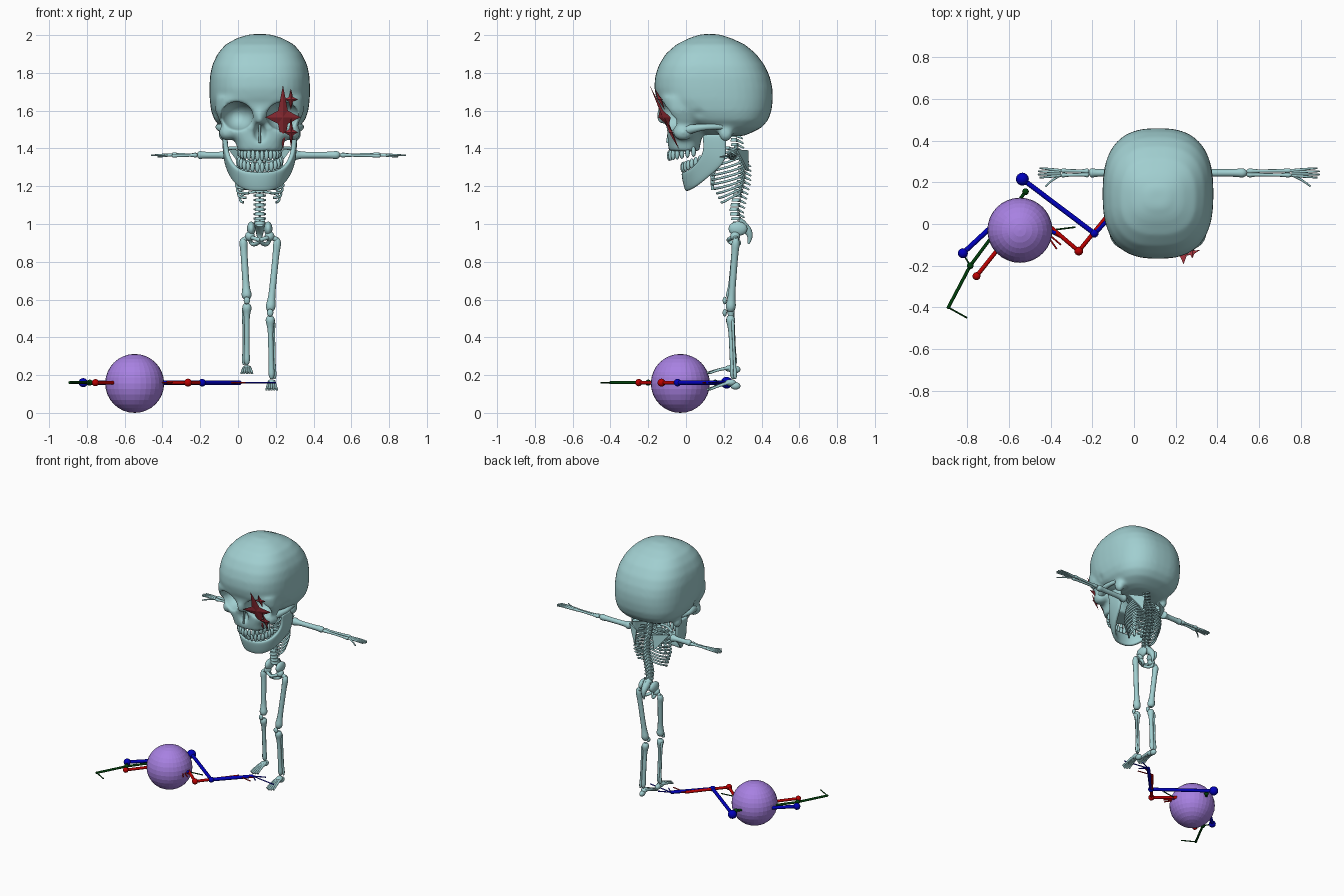
import bpy, bmesh, math
from mathutils import Vector, Matrix

if "Cube" in bpy.data.objects:
    bpy.data.objects.remove(bpy.data.objects["Cube"])

CX = 0.115                                    # centre line of the skeleton
SIDES = ((-1, "right"), (1, "left"))


def material(name, r, g, b):
    m = bpy.data.materials.new(name)
    m.use_nodes = True
    m.diffuse_color = (r, g, b, 1)
    m.node_tree.nodes["Principled BSDF"].inputs["Base Color"].default_value = (r, g, b, 1)
    return m


BONE = material("pale teal bone", .355, .62, .63)
PURPLE = material("purple", .39, .22, .76)
CRIMSON = material("crimson", .39, .036, .05)
BLUE = material("deep blue", 0, 0, .5)
RED = material("bright red", .5, 0, 0)
GREEN = material("dark green", 0, .05, .003)


def finish(o, mat, angle=40):
    me = o.data
    me.materials.clear()
    me.materials.append(mat)
    if angle:
        me.shade_smooth()
        me.set_sharp_from_angle(angle=math.radians(angle))
    return o


def make(name, bm, mat, angle=40):
    bmesh.ops.recalc_face_normals(bm, faces=bm.faces)
    me = bpy.data.meshes.new(name)
    bm.to_mesh(me)
    bm.free()
    o = bpy.data.objects.new(name, me)
    bpy.context.collection.objects.link(o)
    return finish(o, mat, angle)


def bake(o):
    dg = bpy.context.evaluated_depsgraph_get()
    me = bpy.data.meshes.new_from_object(o.evaluated_get(dg))
    o.modifiers.clear()
    o.data = me


def blob(bm, c, r, u=20, v=12):
    r = r if isinstance(r, tuple) else (r, r, r)
    bmesh.ops.create_uvsphere(bm, u_segments=u, v_segments=v, radius=1,
                              matrix=Matrix.Translation(c) @ Matrix.Diagonal((*r, 1)))


def tubes(name, paths, mat, straight=False):
    cu = bpy.data.curves.new(name, 'CURVE')
    cu.dimensions = '3D'
    cu.bevel_depth = 1
    cu.bevel_resolution = 3
    cu.use_fill_caps = True
    cu.resolution_u = 4
    for pts, radii in paths:
        sp = cu.splines.new('POLY' if straight else 'NURBS')
        sp.points.add(len(pts) - 1)
        for i, p in enumerate(pts):
            sp.points[i].co = (*p, 1)
            sp.points[i].radius = radii if isinstance(radii, float) else radii[i]
        if not straight:
            sp.order_u = min(3, len(pts))
            sp.use_endpoint_u = True
    tmp = bpy.data.objects.new(name + "_path", cu)
    bpy.context.collection.objects.link(tmp)
    me = bpy.data.meshes.new_from_object(tmp.evaluated_get(bpy.context.evaluated_depsgraph_get()))
    bpy.data.objects.remove(tmp)
    o = bpy.data.objects.new(name, me)
    bpy.context.collection.objects.link(o)
    return finish(o, mat, 50)


def bone(a, b, r0, rm, r1):
    a, b = Vector(a), Vector(b)
    return [a.lerp(b, t) for t in (0, .04, .2, .5, .8, .96, 1)], [r0 * .4, r0, rm, rm, rm, r1, r1 * .4]


def loft(bm, rings, n=40, p=2.6):
    loops = []
    for z, yf, yb, hw in rings:
        loop = []
        for k in range(n):
            c, s = math.cos(math.tau * k / n), math.sin(math.tau * k / n)
            x = math.copysign(abs(c) ** (2 / p), c) * hw
            y = math.copysign(abs(s) ** (2 / p), s) * (yb - yf) / 2
            loop.append(bm.verts.new((CX + x, (yf + yb) / 2 + y, z)))
        loops.append(loop)
    for a, b in zip(loops, loops[1:]):
        for k in range(n):
            bm.faces.new((a[k], a[(k + 1) % n], b[(k + 1) % n], b[k]))
    bm.faces.new(loops[0])
    bm.faces.new(loops[-1])


# Skull: cranium, face and cheekbones fused, then sockets, nose and temples hollowed
bm = bmesh.new()
loft(bm, [(1.465, .12, .3, .1), (1.48, .08, .34, .16), (1.51, .02, .4, .205), (1.55, -.05, .435, .24),
          (1.6, -.11, .453, .258), (1.66, -.156, .46, .265), (1.72, -.168, .458, .266),
          (1.78, -.164, .444, .264), (1.84, -.145, .417, .252), (1.9, -.108, .372, .224),
          (1.95, -.052, .312, .182), (1.985, .018, .237, .118), (2.005, .08, .17, .05)])
loft(bm, [(1.385, -.09, .07, .115), (1.44, -.1, .08, .13), (1.49, -.1, .09, .18), (1.55, -.115, .1, .215),
          (1.6, -.14, .1, .235), (1.67, -.15, .1, .235)])
blob(bm, (CX, -.12, 1.575), (.026, .035, .06))
for s, _ in SIDES:
    blob(bm, (CX + s * .172, -.015, 1.485), (.045, .055, .045))
    blob(bm, (CX + s * .19, .21, 1.48), (.03, .04, .045))
skull = make("skull", bm, BONE)
bm = bmesh.new()
blob(bm, (CX, -.115, 1.482), (.036, .06, .054))
for s, _ in SIDES:
    blob(bm, (CX + s * .12, -.1, 1.572), (.086, .13, .076))
    blob(bm, (CX + s * .28, .055, 1.57), (.05, .06, .05))
cutter = make("skull_cutter", bm, BONE)
cutter.hide_render = True


def remesh():
    m = skull.modifiers.new("remesh", 'REMESH')
    m.mode = 'VOXEL'
    m.voxel_size = .01


remesh()
cut = skull.modifiers.new("cut", 'BOOLEAN')
cut.operation, cut.solver, cut.object = 'DIFFERENCE', 'EXACT', cutter
remesh()
soft = skull.modifiers.new("soften", 'SMOOTH')
soft.iterations = 11
bake(skull)
finish(skull, BONE, 60)
bpy.data.objects.remove(cutter)
tubes("nasal_septum", [([(CX, -.1, 1.43), (CX, -.085, 1.53)], .006)], BONE)
tubes("cheek_arches", [([(CX + s * .175, -.01, 1.495), (CX + s * .21, .06, 1.51), (CX + s * .222, .12, 1.515),
                         (CX + s * .205, .19, 1.515)], [.03, .02, .016, .014]) for s, _ in SIDES], BONE)

# Jaw: strip of top and bottom edges, mirrored, thickened and rounded
bm = bmesh.new()
half = [(.0, -.015, 1.275, .005, 1.175), (.06, -.01, 1.275, .015, 1.175), (.115, .025, 1.29, .06, 1.2),
        (.15, .06, 1.325, .12, 1.25), (.17, .085, 1.365, .18, 1.3), (.18, .095, 1.41, .215, 1.345),
        (.186, .085, 1.475, .213, 1.475)]
rows = [(-x, *r) for x, *r in half[:0:-1]] + half
pairs = [(bm.verts.new((CX + x, y0, z0)), bm.verts.new((CX + x, y1, z1))) for x, y0, z0, y1, z1 in rows]
for a, b in zip(pairs, pairs[1:]):
    bm.faces.new((a[0], a[1], b[1], b[0]))
jaw = make("jaw", bm, BONE)
thick = jaw.modifiers.new("thick", 'SOLIDIFY')
thick.thickness, thick.offset = .03, 0
rim_bevel = jaw.modifiers.new("rims", 'BEVEL')
rim_bevel.width, rim_bevel.angle_limit = .008, math.radians(50)
jaw.modifiers.new("round", 'SUBSURF').levels = 2
bake(jaw)
finish(jaw, BONE, 60)

# Teeth along two arches
for name, yf, yb, zf, zb, w in (("upper_teeth", -.09, .055, 1.362, 1.385, .108),
                                ("lower_teeth", -.018, .085, 1.3, 1.34, .115)):
    bm = bmesh.new()
    for i in range(14):
        a = math.radians(-84 + 168 * i / 13)
        f = 1 - math.cos(a)
        pos = (CX + w * math.sin(a), yf + (yb - yf) * f, zf + (zb - zf) * f)
        blob(bm, pos, (.0125, .0125, .028), 10, 8)
    make(name, bm, BONE)

# Spine
line = [(.25, 1.48), (.26, 1.4), (.295, 1.32), (.295, 1.24), (.27, 1.14), (.255, 1.07), (.275, 1.0)]


def spine_y(z):
    for (y0, z0), (y1, z1) in zip(line, line[1:]):
        if z >= z1:
            return y0 + (y1 - y0) * (z0 - z) / (z0 - z1)
    return line[-1][0]


bm = bmesh.new()
spikes = []
for i in range(20):
    z = 1.47 - i * .0245
    y, r = spine_y(z), .018 + i * .0006
    bmesh.ops.create_cone(bm, cap_ends=True, segments=14, radius1=r, radius2=r * .85, depth=.018,
                          matrix=Matrix.Translation((CX, y, z)))
    spikes.append(([(CX, y, z), (CX, y + .03, z - .005), (CX, y + .05, z - .02)], [.009, .007, .004]))
    spikes.append(([(CX - .032, y + .02, z), (CX, y + .012, z), (CX + .032, y + .02, z)], .005))
make("vertebrae", bm, BONE)
tubes("vertebra_spikes", spikes, BONE)

# Rib cage
ribs = []
for i in range(11):
    z = 1.41 - i * .024
    y, w = spine_y(z), .08 + .04 * math.sin(math.pi * (i + 1) / 13)
    front = .14 + max(0, i - 6) * .012
    reach = .03 if i < 7 else .03 + (i - 6) * .014
    for s, _ in SIDES:
        ribs.append(([(CX + s * .015, y, z), (CX + s * w * .8, y + .02, z - .004), (CX + s * w * 1.1, y - .04, z - .03),
                      (CX + s * w, front + .01, z - .055), (CX + s * reach, front, z - .055)], .0065))
tubes("ribs", ribs, BONE)
tubes("breastbone", [([(CX, .15, 1.37), (CX, .138, 1.28), (CX, .14, 1.18)], [.02, .016, .007])], BONE)

# Shoulder girdle and arms: side, elbow, wrist and fingertip x
for (s, side), ex, wx, tip in zip(SIDES, (-.215, .54), (-.35, .755), (-.465, .895)):
    sx, y, z = CX + s * .165, .245, 1.365
    tubes(side + "_collarbone", [([(CX + s * .015, .15, 1.385), (CX + s * .09, .17, 1.41), (sx, .235, 1.4)], .009)], BONE)
    bm = bmesh.new()
    blade = [bm.verts.new(p) for p in ((sx, .26, 1.395), (CX + s * .065, .32, 1.39), (CX + s * .08, .32, 1.28),
                                       (CX + s * .125, .29, 1.34))]
    ext = bmesh.ops.extrude_face_region(bm, geom=[bm.faces.new(blade)])["geom"]
    bmesh.ops.translate(bm, vec=(0, .01, 0), verts=[v for v in ext if isinstance(v, bmesh.types.BMVert)])
    make(side + "_shoulder_blade", bm, BONE)
    tubes(side + "_upper_arm", [bone((sx, y, z), (ex, y, z), .034, .018, .025)], BONE)
    tubes(side + "_forearm", [bone((ex, y + k * .008, z), (wx, y + k * .011, z + k * .004), .016, .008, .013)
                              for k in (-1, 1)], BONE)
    span = tip - wx
    hand = [([(wx, y + (i - 1.5) * .007, z), (wx + span * .5, y + (i - 1.5) * .013, z + .003),
              (tip - span * .07 * abs(i - 1.5), y + (i - 1.5) * .015, z - .002)], [.008, .006, .004]) for i in range(4)]
    hand.append(([(wx, y - .01, z), (wx + span * .35, y - .03, z - .006), (wx + span * .65, y - .065, z - .01)],
                 [.007, .005, .004]))
    tubes(side + "_hand", hand, BONE)

# Pelvis with tailbone
bm = bmesh.new()
for s, _ in SIDES:
    blob(bm, (CX + s * .045, .275, .975), (.022, .05, .038))
    blob(bm, (CX + s * .052, .26, .935), .026)
make("hip_blades", bm, BONE)
ring = [([(CX, .225, .915), (CX + s * .03, .23, .925), (CX + s * .055, .26, .93), (CX + s * .045, .29, .895),
          (CX + s * .02, .25, .89), (CX, .228, .91)], .011) for s, _ in SIDES]
ring.append(([(CX, .275, 1.01), (CX, .32, .98), (CX, .345, .93), (CX, .33, .895)], [.03, .026, .014, .006]))
tubes("pelvis_ring", ring, BONE)

# Legs: hip side x, knee, ankle and toe height
for (s, side), tx, knee, ankle, tz in zip(SIDES, (.027, .21), ((.047, .235, .6), (.17, .235, .535)),
                                          ((.047, .25, .255), (.178, .25, .18)), (.215, .128)):
    knee, ankle = Vector(knee), Vector(ankle)
    tubes(side + "_thigh", [bone((tx, .265, .925), knee, .024, .018, .031),
                            bone((tx, .265, .915), (CX + s * .05, .26, .935), .016, .014, .024)], BONE)
    top = knee - Vector((0, 0, .02))
    off = Vector((s * .018, .012, 0))
    tubes(side + "_shin", [bone(top, ankle, .03, .014, .018),
                           bone(top + off - Vector((0, 0, .02)), ankle + off * .9, .011, .007, .012)], BONE)
    bm = bmesh.new()
    blob(bm, knee + Vector((0, -.03, -.005)), (.017, .011, .02))
    blob(bm, (ankle.x, .262, tz + .015), (.018, .026, .02))
    blob(bm, ankle + Vector((0, -.015, -.02)), (.022, .03, .018))
    make(side + "_kneecap_and_heel", bm, BONE)
    toes = [([(ankle.x + (i - 2) * .005, .245, ankle.z - .015), (ankle.x + (i - 2) * .01, .18, tz + .02),
              (ankle.x + (i - 2) * .014, .11 + .008 * abs(i - 2), tz - .005)], [.011, .007, .006]) for i in range(5)]
    tubes(side + "_foot", toes, BONE)

# Four-pointed stars over the left eye, leaning back and turned outward with the face
for name, c, rx, rz in (("large_star", (.238, -.114, 1.565), .092, .17), ("upper_star", (.28, -.138, 1.66), .038, .058),
                        ("lower_star", (.281, -.08, 1.485), .036, .08)):
    bm = bmesh.new()
    rim = []
    for k in range(8):
        a = math.tau * k / 8
        fx, fz = (1, 1) if k % 2 == 0 else (.4, .29)
        dx, dz = fx * rx * math.cos(a), fz * rz * math.sin(a)
        rim.append(bm.verts.new((c[0] + dx, c[1] - .46 * dz + .36 * dx, c[2] + dz)))
    for d in (-.01, .01):
        peak = bm.verts.new((c[0], c[1] + d, c[2]))
        for k in range(8):
            bm.faces.new((rim[k], rim[(k + 1) % 8], peak))
    make(name, bm, CRIMSON, 0)

# Purple faceted ball
bm = bmesh.new()
blob(bm, (-.547, -.03, .156), .156, 32, 16)
make("ball", bm, PURPLE, 0)

# Jointed rods lying around the ball, with thin claws
Z = .16
for name, mat, r, path, nodes, claws in (
        ("long_blue_rods", BLUE, .012, [(-.535, .215), (-.19, -.045), (.01, .165)], (.031, .02),
         [(.01, .165, .1, .15), (.1, .15, .2, .135), (.01, .165, .09, .2), (.01, .165, .06, .12)]),
        ("short_blue_rods", BLUE, .012, [(-.82, -.14), (-.62, .045), (-.375, -.042)], (.024, .018), []),
        ("red_rods", RED, .01, [(-.755, -.25), (-.5, .07), (-.265, -.13), (-.07, .11)], (.019, .015, .021),
         [(-.07, .11, .04, .09), (-.07, .11, .03, .15), (-.42, -.05, -.37, -.12), (-.42, -.04, -.35, -.1),
          (-.42, -.03, -.34, -.07)]),
        ("green_rods", GREEN, .008, [(-.89, -.4), (-.785, -.2), (-.52, .155)], (.008, .016, .016),
         [(-.89, -.4, -.8, -.45), (-.785, -.2, -.815, -.15), (-.4, -.03, -.28, -.015)])):
    parts = [([(*a, Z), (*b, Z)], r) for a, b in zip(path, path[1:])]
    parts += [([(a, b, Z), (c, d, Z)], .004) for a, b, c, d in claws]
    tubes(name, parts, mat, True)
    bm = bmesh.new()
    for p, q in zip(path, nodes):
        blob(bm, (*p, Z), q, 16, 10)
    make(name + "_joints", bm, mat)
